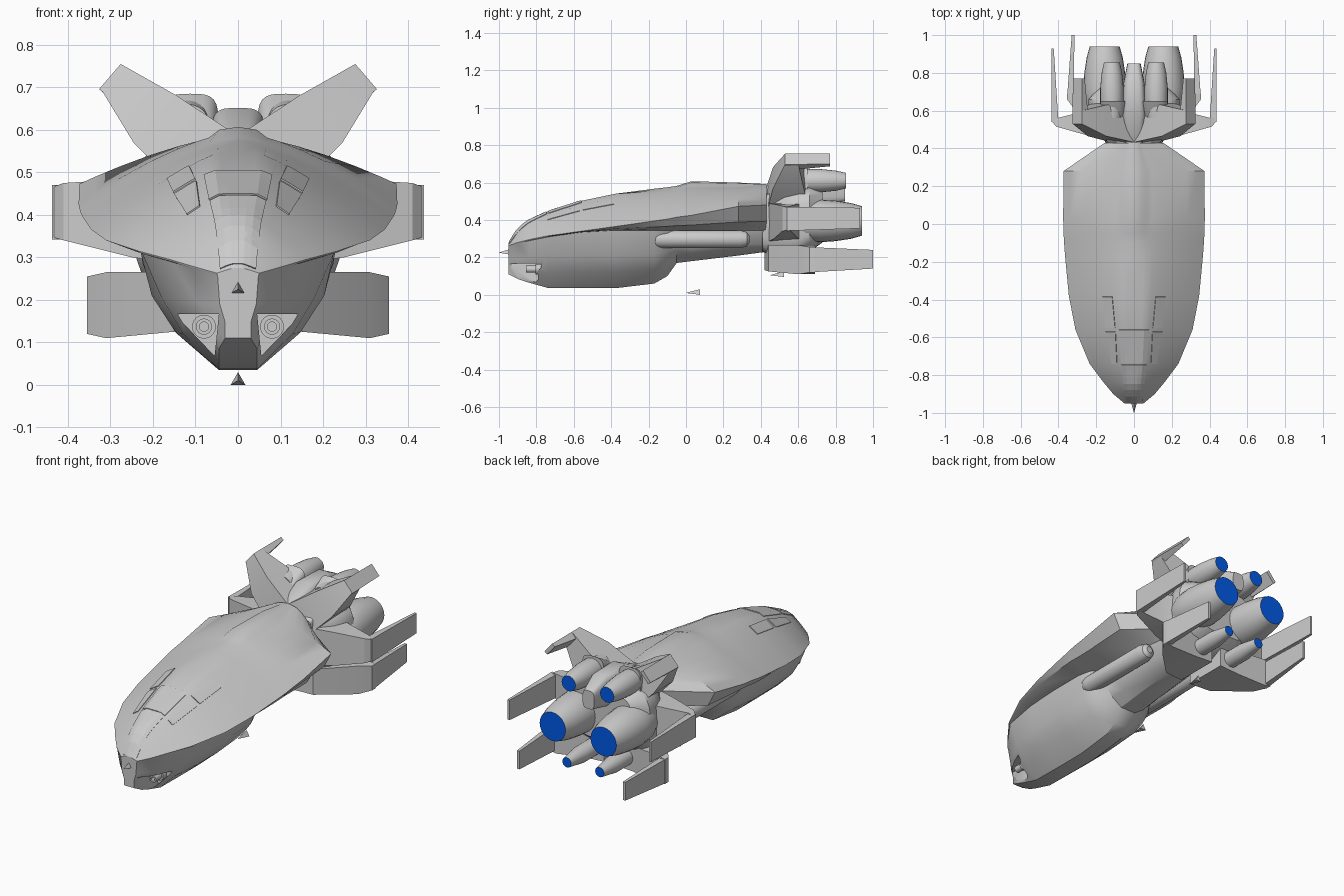
import bpy, bmesh
from math import sin, cos, pi, radians
from mathutils import Vector
from mathutils.bvhtree import BVHTree

if "Cube" in bpy.data.objects:
    bpy.data.objects.remove(bpy.data.objects["Cube"])


def material(name, colour):
    m = bpy.data.materials.new(name)
    m.use_nodes = True
    m.diffuse_color = colour
    m.node_tree.nodes["Principled BSDF"].inputs["Base Color"].default_value = colour
    return m


GREY = material("hull grey", (0.6, 0.6, 0.6, 1))
BLUE = material("engine blue", (0, 0.1, 0.8, 1))


def loft(bm, rings):
    """Skin closed rings of points and cap both ends; returns the last cap."""
    rows = [[bm.verts.new(p) for p in ring] for ring in rings]
    for a, b in zip(rows, rows[1:]):
        for i in range(len(a)):
            j = (i + 1) % len(a)
            bm.faces.new((a[i], a[j], b[j], b[i]))
    bm.faces.new(rows[0])
    return bm.faces.new(rows[-1])


def finish(name, bm, mirror=False, angle=35):
    bmesh.ops.recalc_face_normals(bm, faces=bm.faces)
    mesh = bpy.data.meshes.new(name)
    bm.to_mesh(mesh)
    bm.free()
    ob = bpy.data.objects.new(name, mesh)
    bpy.context.collection.objects.link(ob)
    mesh.materials.append(GREY)
    mesh.materials.append(BLUE)
    if mirror:
        ob.modifiers.new("Mirror", "MIRROR")
    bpy.ops.object.select_all(action="DESELECT")
    ob.select_set(True)
    bpy.context.view_layer.objects.active = ob
    if angle:
        bpy.ops.object.shade_smooth_by_angle(angle=radians(angle))
    return ob


def turned(name, x, z, profile, sides=24, glow=False, mirror=True, angle=35):
    """Body turned about an axis along y, from (y, radius) pairs."""
    bm = bmesh.new()
    turns = [pi / 2 + 2 * pi * i / sides for i in range(sides)]
    cap = loft(bm, [[(x + r * cos(a), y, z + r * sin(a)) for a in turns] for y, r in profile])
    cap.material_index = int(glow)
    return finish(name, bm, mirror, angle)


# Hull: half sections skinned from nose to tail, flat-topped near the cockpit
def hull_ring(y, w, top, edge, wi, wm, zm, zb):
    zi = min(edge - 0.006, 0.345)
    half = []
    for u in (0, 0.12, 0.18, 0.26, 0.38, 0.55, 0.75, 0.9, 1):
        if y < -0.3:
            drop = (max(0, u - 0.18) / 0.82) ** 1.15
        else:
            drop = u ** (1.5 if y < 0.4 else 2.4)
        bump = 0.012 if u < 0.15 and 0 < y < 0.4 else 0
        half.append((u * w, edge + (top - edge) * (1 - drop) + bump))
    half.append((w - 0.2 * (w - wi), edge - 0.65 * (edge - zi)))
    half += [(wi, zi), (wm, zm), (0.72 * wm, zb + 0.5 * (zm - zb)), (min(0.045, wm * 0.7), zb)]
    full = half + [(-x, z) for x, z in reversed(half[1:])]
    return [(x, y, z) for x, z in full]


stations = [
    # y, half width, top, edge, inner width, mid width, mid height, keel
    (-0.95, 0.05, 0.275, 0.263, 0.048, 0.043, 0.19, 0.11),
    (-0.9, 0.11, 0.355, 0.28, 0.107, 0.09, 0.19, 0.085),
    (-0.84, 0.16, 0.4, 0.295, 0.155, 0.13, 0.195, 0.065),
    (-0.74, 0.235, 0.445, 0.315, 0.225, 0.18, 0.205, 0.037),
    (-0.56, 0.31, 0.502, 0.34, 0.235, 0.203, 0.21, 0.035),
    (-0.38, 0.345, 0.54, 0.365, 0.235, 0.203, 0.21, 0.035),
    (-0.17, 0.365, 0.567, 0.395, 0.235, 0.2, 0.215, 0.06),
    (-0.1, 0.37, 0.575, 0.405, 0.22, 0.175, 0.23, 0.1),
    (-0.05, 0.373, 0.582, 0.415, 0.18, 0.145, 0.25, 0.17),
    (0.03, 0.375, 0.595, 0.425, 0.165, 0.135, 0.25, 0.18),
    (0.28, 0.373, 0.588, 0.473, 0.16, 0.13, 0.27, 0.21),
    (0.43, 0.155, 0.592, 0.48, 0.14, 0.11, 0.27, 0.23),
]
bm = bmesh.new()
loft(bm, [hull_ring(*s) for s in stations])
hull = finish("hull", bm, angle=0)

# Triangular gun recesses cut into the nose
bm = bmesh.new()
for side in (-1, 1):
    tri = ((0.045, 0.167), (0.15, 0.167), (0.055, 0.068))
    loft(bm, [[(side * x, y, z) for x, z in tri] for y in (-1, -0.775)])
cutter = finish("recess_cutter", bm, angle=0)
cutter.hide_render = True
mod = hull.modifiers.new("Recess", "BOOLEAN")
mod.operation = "DIFFERENCE"
mod.object = cutter
cutter.select_set(False)
hull.select_set(True)
bpy.context.view_layer.objects.active = hull
bpy.ops.object.modifier_apply(modifier="Recess")
bpy.data.objects.remove(cutter)
bpy.ops.object.shade_smooth_by_angle(angle=radians(32))

# Cockpit panes: thin plates laid over the hull
probe = bmesh.new()
probe.from_mesh(hull.data)
skin = BVHTree.FromBMesh(probe)


def pane(name, corners, mirror=True, steps=6):
    a, b, c, d = [Vector(p) for p in corners]
    bm = bmesh.new()
    grid = []
    for i in range(steps + 1):
        row = []
        for j in range(steps + 1):
            p = a.lerp(b, j / steps).lerp(d.lerp(c, j / steps), i / steps)
            hit = skin.ray_cast(Vector((p.x, p.y, 2)), Vector((0, 0, -1)))[0]
            row.append(bm.verts.new((p.x, p.y, hit.z + 0.002)))
        grid.append(row)
    for r, s in zip(grid, grid[1:]):
        for j in range(steps):
            bm.faces.new((r[j], r[j + 1], s[j + 1], s[j]))
    ob = finish(name, bm, mirror, angle=0)
    mod = ob.modifiers.new("Thickness", "SOLIDIFY")
    mod.thickness = 0.004
    mod.offset = 0


pane("windscreen", [(-0.068, -0.735), (0.068, -0.735), (0.08, -0.56), (-0.08, -0.56)], False)
pane("nose_panel", [(-0.042, -0.945), (0.042, -0.945), (0.066, -0.745), (-0.066, -0.745)], False)
pane("side_window_rear", [(0.1, -0.55), (0.152, -0.55), (0.167, -0.385), (0.115, -0.385)])
pane("side_window_front", [(0.09, -0.74), (0.12, -0.74), (0.15, -0.57), (0.098, -0.57)])
probe.free()

# Nose guns, side pods and small pointed sensors
turned("nose_gun", 0.08, 0.137, [(-0.76, 0.028), (-0.805, 0.028), (-0.805, 0.019),
                                 (-0.855, 0.019), (-0.855, 0.011), (-0.83, 0.011)])
turned("side_pod", 0.178, 0.297, [(-0.19, 0.02), (-0.16, 0.044), (-0.13, 0.048), (0.29, 0.048),
                                  (0.325, 0.038), (0.34, 0.018)])
for name, y, z, length in (("nose_sensor", -1, 0.225, 0.06), ("belly_sensor", 0, 0.01, 0.075),
                           ("tail_sensor", 0.45, 0.105, 0.075)):
    turned(name, 0, z, [(y, 0.0005), (y + length, 0.02)], sides=3, mirror=False, angle=0)


# Engine block, the hump on its centre line and the upper engine cowls
def block_ring(x, y, w, low, high):
    mid, half = (low + high) / 2, (high - low) / 2
    ring = []
    for i in range(24):
        c, s = cos(2 * pi * i / 24), sin(2 * pi * i / 24)
        ring.append((x + w * abs(c) ** 0.55 * (1 if c > 0 else -1), y,
                     mid + half * abs(s) ** 0.55 * (1 if s > 0 else -1)))
    return ring


for name, x, rows in (
    ("engine_block", 0, [(0.41, 0.14, 0.23, 0.53), (0.45, 0.16, 0.21, 0.55), (0.53, 0.22, 0.2, 0.575),
                         (0.6, 0.245, 0.2, 0.585), (0.66, 0.245, 0.23, 0.585),
                         (0.73, 0.18, 0.28, 0.56)]),
    ("engine_hump", 0, [(0.42, 0.045, 0.5, 0.58), (0.58, 0.065, 0.48, 0.652),
                        (0.75, 0.055, 0.48, 0.652), (0.85, 0.035, 0.5, 0.6)]),
    ("upper_engine_cowl", 0.112, [(0.43, 0.03, 0.46, 0.53), (0.54, 0.06, 0.48, 0.625),
                                  (0.65, 0.066, 0.53, 0.685)]),
):
    bm = bmesh.new()
    loft(bm, [block_ring(x, *r) for r in rows])
    finish(name, bm, mirror=x > 0)

# Engines with glowing nozzles
turned("main_engine", 0.155, 0.395, [(0.57, 0.08), (0.64, 0.108), (0.72, 0.114), (0.8, 0.108),
                                     (0.88, 0.096), (0.94, 0.079)], glow=True)
turned("upper_engine", 0.117, 0.61, [(0.56, 0.05), (0.64, 0.062), (0.72, 0.062), (0.8, 0.054),
                                     (0.855, 0.042)], glow=True)
turned("lower_engine", 0.1, 0.195, [(0.55, 0.036), (0.62, 0.045), (0.78, 0.045), (0.895, 0.027)],
       glow=True)


# Tail fins: a swept arm reaching out, with a plate trailing behind its tip
def fin(name, z0, degrees, arm, plate):
    ca, sa = cos(radians(degrees)), sin(radians(degrees))

    def place(s, y, n):
        return (s * ca - n * sa, y, z0 + s * sa + n * ca)

    bm = bmesh.new()
    loft(bm, [[place(s, y, n) for y, n in ((y0, n0), (y1, n0), (y1, n1), (y0, n1))]
              for s, y0, y1, n0, n1 in arm])
    loft(bm, [[place(s, y, n) for s, n in ((s0, n0), (s1, n0), (s1, n1), (s0, n1))]
              for y, s0, s1, n0, n1 in plate])
    finish(name, bm, True, 25)


fin("upper_fin", 0.47, 40.7,
    [(0.06, 0.43, 0.66, -0.1, 0.09), (0.25, 0.465, 0.63, -0.085, 0.065), (0.395, 0.53, 0.6, -0.038, 0.036)],
    [(0.53, 0.345, 0.395, -0.042, 0.036), (0.77, 0.375, 0.395, -0.036, 0.036)])
fin("middle_fin", 0.41, 0,
    [(0.1, 0.43, 0.66, -0.13, 0.08), (0.25, 0.47, 0.6, -0.11, 0.075), (0.41, 0.515, 0.56, -0.07, 0.065),
     (0.438, 0.545, 0.56, -0.062, 0.055)],
    [(0.54, 0.4, 0.438, -0.068, 0.06), (0.93, 0.425, 0.438, -0.055, 0.055)])
fin("lower_fin", 0.19, 0,
    [(0.03, 0.42, 0.67, -0.058, 0.075), (0.15, 0.44, 0.67, -0.065, 0.075), (0.31, 0.6, 0.69, -0.08, 0.075),
     (0.355, 0.66, 0.69, -0.07, 0.065)],
    [(0.66, 0.32, 0.355, -0.07, 0.065), (1, 0.315, 0.33, -0.05, 0.05)])
